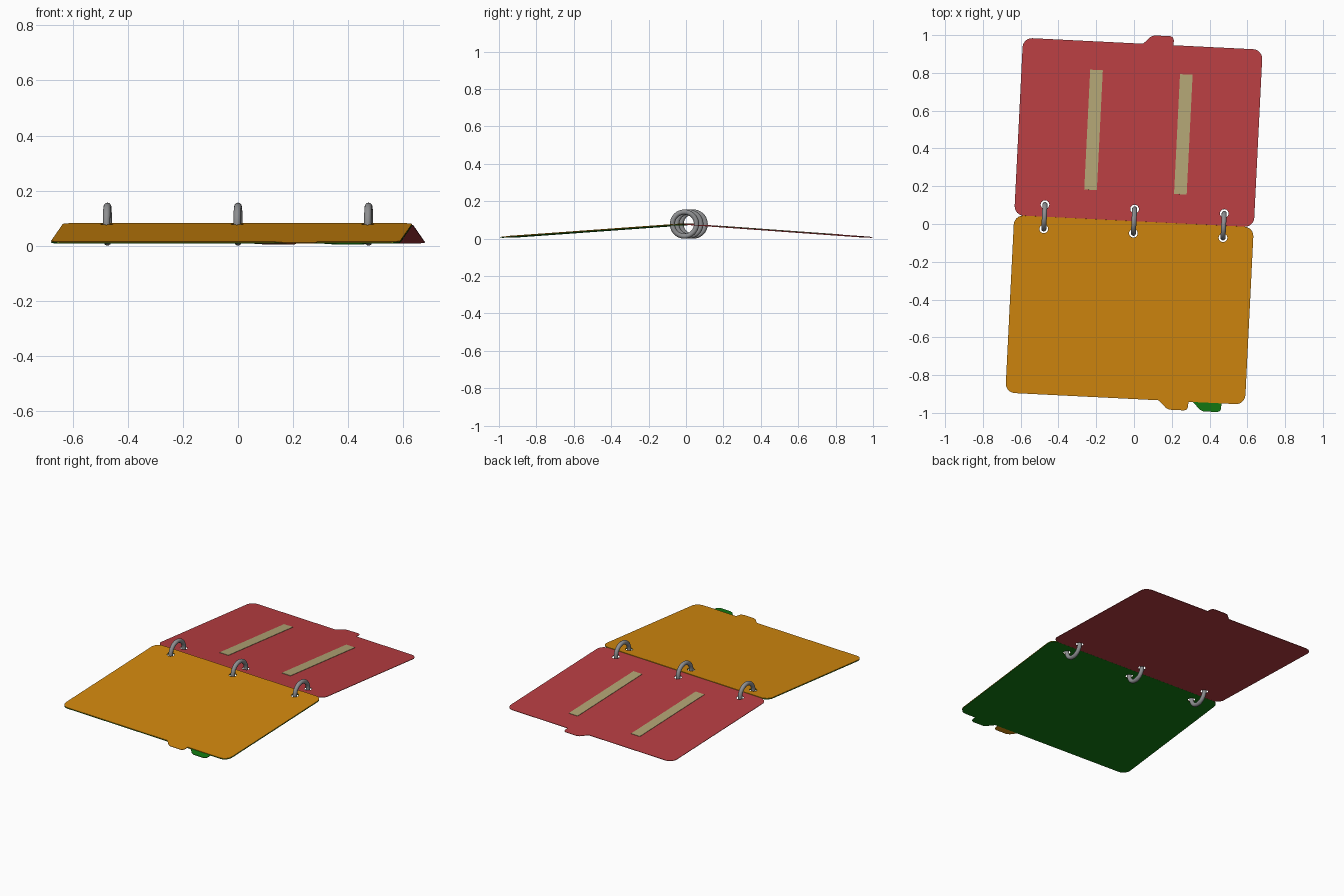
import bpy, bmesh, math
from mathutils import Matrix, Vector

cube = bpy.data.objects.get("Cube")
if cube:
    bpy.data.objects.remove(cube, do_unlink=True)


def material(name, rgb):
    """Flat colour from 0-255 screen values, stored as linear."""
    lin = [((c / 255 + 0.055) / 1.055) ** 2.4 if c > 10 else c / 255 / 12.92 for c in rgb]
    m = bpy.data.materials.new(name)
    m.use_nodes = True
    m.diffuse_color = (*lin, 1)
    m.node_tree.nodes["Principled BSDF"].inputs["Base Color"].default_value = (*lin, 1)
    return m


ORANGE = material("orange card", (210, 136, 14))
RED = material("red card", (184, 62, 66))
GREEN = material("green card", (18, 122, 18))
BEIGE = material("beige strip", (178, 164, 116))
METAL = material("grey metal", (142, 143, 145))

HALF_W, LENGTH, TAB_H, CORNER = 0.635, 0.943, 0.047, 0.05
THICK = 0.003
RING_U = (-0.475, 0.0, 0.475)
RING_R, TUBE_R = 0.0645, 0.0135
SLOPE = math.radians(4.1)
# Whole binder is turned slightly about the vertical
BASE = Matrix.Translation((0, 0.015, 0)) @ Matrix.Rotation(math.radians(-2.85), 4, "Z")


def finish(bm, name, mat, matrix, smooth=False):
    bmesh.ops.recalc_face_normals(bm, faces=bm.faces)
    bm.transform(matrix)
    me = bpy.data.meshes.new(name)
    for f in bm.faces:
        f.smooth = smooth
    bm.to_mesh(me)
    bm.free()
    me.materials.append(mat)
    ob = bpy.data.objects.new(name, me)
    bpy.context.collection.objects.link(ob)
    return ob


def arc(cx, cy, r, start, end, n):
    return [(cx + r * math.cos(math.radians(start + (end - start) * i / n)),
             cy + r * math.sin(math.radians(start + (end - start) * i / n)))
            for i in range(n + 1)]


def sheet_outline(u0, u1):
    """Rounded card with one index tab on its far edge."""
    a, b, r = HALF_W - CORNER, LENGTH - CORNER, CORNER
    top = LENGTH + TAB_H
    tab = [(u1, LENGTH), (u1, top - 0.02), (u1 - 0.006, top - 0.006), (u1 - 0.02, top),
           (u0 + 0.06, top), (u0 + 0.04, top - 0.008), (u0 + 0.02, LENGTH + 0.018), (u0, LENGTH)]
    return (arc(-a, r, r, 180, 270, 6) + arc(a, r, r, 270, 360, 6)
            + arc(a, b, r, 0, 90, 6) + tab + arc(-a, b, r, 90, 180, 6))


def tilt(side, z):
    """Placement of a card sloping down from the hinge; side +1 back, -1 front."""
    return BASE @ Matrix.Translation((0, 0, z)) @ Matrix.Rotation(-side * SLOPE, 4, "X")


def sheet(name, mat, side, z, u0, u1):
    bm = bmesh.new()
    loops = [sheet_outline(u0, u1)]
    loops += [arc(u, RING_R, 0.023, 0, 345, 23) for u in RING_U]   # punched holes
    edges = []
    for loop in loops:
        vs = [bm.verts.new((x, side * y, 0)) for x, y in loop]
        edges += [bm.edges.new((vs[i - 1], vs[i])) for i in range(len(vs))]
    bmesh.ops.triangle_fill(bm, use_beauty=True, edges=edges)
    ext = bmesh.ops.extrude_face_region(bm, geom=bm.faces[:])
    bmesh.ops.translate(bm, vec=(0, 0, -THICK),
                        verts=[v for v in ext["geom"] if isinstance(v, bmesh.types.BMVert)])
    return finish(bm, name, mat, tilt(side, z))


# Divider cards
RED_Z = 0.078
sheet("back_divider_red", RED, 1, RED_Z, 0.0, 0.163)
sheet("front_divider_orange", ORANGE, -1, 0.082, 0.178, 0.335)
sheet("front_divider_green", GREEN, -1, 0.0775, 0.357, 0.51)

# Beige strips lying on the red card
for name, u in (("right_strip", -0.238), ("left_strip", 0.238)):
    bm = bmesh.new()
    bmesh.ops.create_cube(bm, size=1, matrix=Matrix.Translation((u, 0.473, 0.001))
                          @ Matrix.Diagonal((0.067, 0.637, 0.003, 1)))
    finish(bm, name, BEIGE, tilt(1, RED_Z))


# Binder rings, upright and with their axis along the hinge
def ring(name, u, n=40, m=14):
    bm = bmesh.new()
    rows = []
    for i in range(n):
        t = 2 * math.pi * i / n
        row = []
        for j in range(m):
            p = 2 * math.pi * j / m
            d = RING_R + TUBE_R * math.cos(p)
            row.append(bm.verts.new((u + TUBE_R * math.sin(p), d * math.cos(t), d * math.sin(t))))
        rows.append(row)
    for i in range(n):
        for j in range(m):
            bm.faces.new((rows[i - 1][j - 1], rows[i][j - 1], rows[i][j], rows[i - 1][j]))
    finish(bm, name, METAL, BASE @ Matrix.Translation((0, 0, RING_R + TUBE_R)), smooth=True)


for name, u in zip(("right_ring", "middle_ring", "left_ring"), RING_U):
    ring(name, u)
